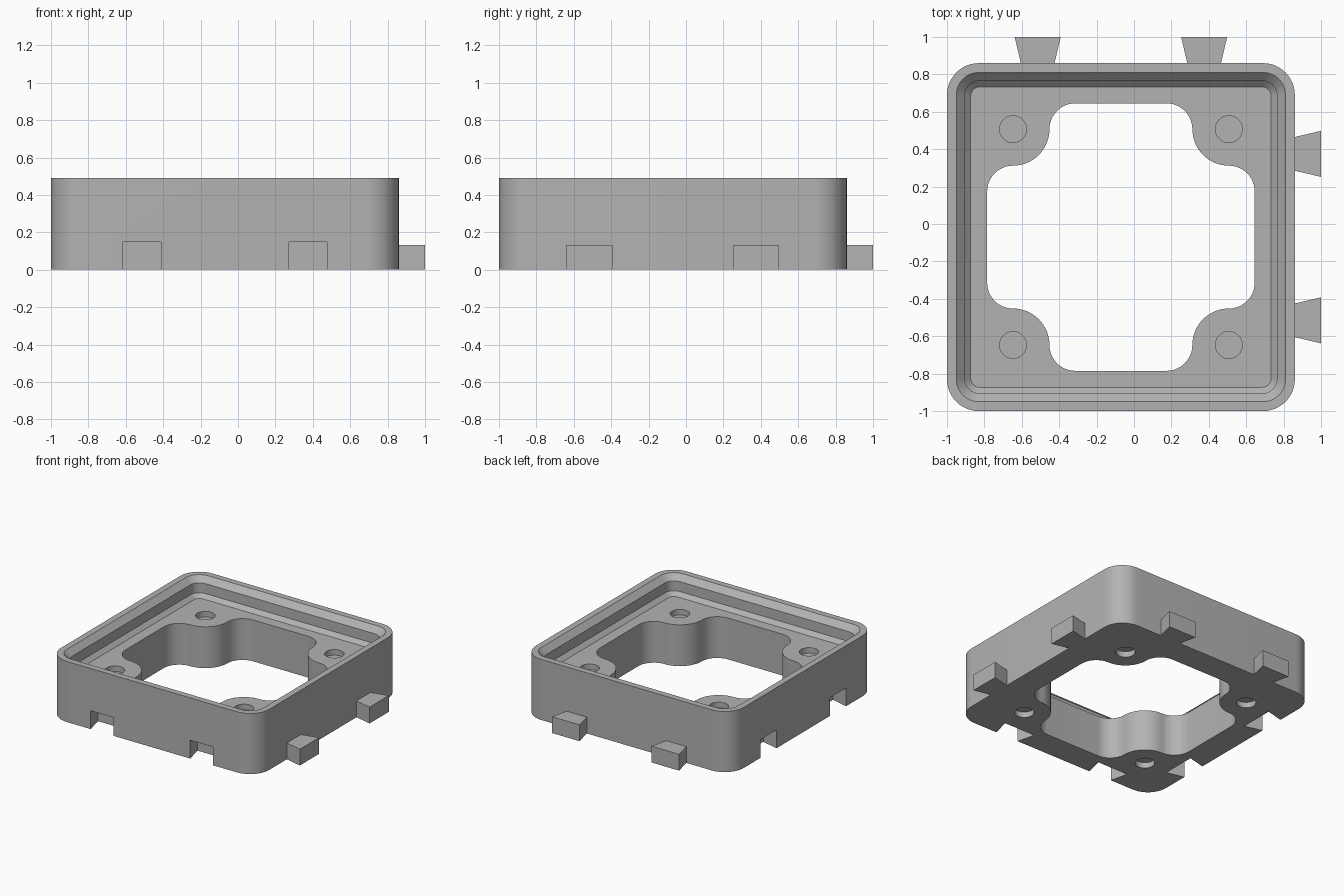
import bpy, bmesh
from math import pi, cos, sin
from mathutils import Vector, Matrix

cube = bpy.data.objects.get("Cube")
if cube:
    bpy.data.objects.remove(cube)

OFF = -0.07      # centre of the square frame in x and y
HALF = 0.93      # half width of the frame
TOP = 0.49
FLOOR = 0.334
TAB = 0.445      # tab and slot distance from the frame centre
HOLE = 0.577     # magnet hole distance from the frame centre

grey = bpy.data.materials.new("plain grey")
grey.use_nodes = True
grey.diffuse_color = (0.45, 0.45, 0.45, 1)
grey.node_tree.nodes["Principled BSDF"].inputs["Base Color"].default_value = grey.diffuse_color


def arc(cx, cy, r, start, end, n=12):
    return [(cx + r * cos(start + (end - start) * i / n),
             cy + r * sin(start + (end - start) * i / n)) for i in range(n + 1)]


def turned(points):
    """Repeat one quarter of an outline around the centre."""
    out = []
    for q in range(4):
        c, s = round(cos(q * pi / 2)), round(sin(q * pi / 2))
        out += [(x * c - y * s, x * s + y * c) for x, y in points]
    return out


def rounded_square(half, r):
    return turned(arc(half - r, half - r, r, 0, pi / 2))


def loft(name, rings):
    """Skin a closed solid through (outline, height) rings."""
    bm = bmesh.new()
    loops = [[bm.verts.new((x + OFF, y + OFF, z)) for x, y in pts] for pts, z in rings]
    for a, b in zip(loops, loops[1:]):
        for i in range(len(a)):
            j = (i + 1) % len(a)
            bm.faces.new((a[i], a[j], b[j], b[i]))
    bm.faces.new(loops[0][::-1])
    bm.faces.new(loops[-1])
    bmesh.ops.recalc_face_normals(bm, faces=bm.faces)
    me = bpy.data.meshes.new(name)
    bm.to_mesh(me)
    bm.free()
    ob = bpy.data.objects.new(name, me)
    bpy.context.collection.objects.link(ob)
    me.materials.append(grey)
    return ob


def prism(name, pts, z0, z1):
    return loft(name, [(pts, z0), (pts, z1)])


def dovetail(name, along, side, base, tip, w0, w1, z0, z1):
    """Dovetail block reaching outwards in +y, or in +x when side is set."""
    pts = [(along - w0, base), (along + w0, base), (along + w1, tip), (along - w1, tip)]
    if side:
        pts = [(y, x) for x, y in pts]
    return prism(name, pts, z0, z1)


# Frame with stepped stacking lip
frame = loft("frame", [
    (rounded_square(HALF, 0.17), 0),
    (rounded_square(HALF, 0.17), TOP),
    (rounded_square(0.88, 0.12), TOP),
    (rounded_square(0.835, 0.078), 0.445),
    (rounded_square(0.835, 0.078), 0.365),
    (rounded_square(0.803, 0.048), FLOOR)])

# Central opening that curves around the corner bosses
inner, boss, edge = 0.138, 0.195, 0.715
neck = HOLE - boss - inner
quarter = (arc(neck + inner - inner + inner + boss, neck, inner, 0, pi / 2)
           + arc(HOLE, HOLE, boss, -pi / 2, -pi, 16)[1:]
           + arc(neck, HOLE, inner, 0, pi / 2)[1:])
cutters = [prism("opening_cutter", turned(quarter), -0.1, 0.6)]

# Shallow magnet holes on both faces
for sx in (-1, 1):
    for sy in (-1, 1):
        circle = arc(sx * HOLE, sy * HOLE, 0.072, 0, 2 * pi, 32)[:-1]
        cutters.append(prism("upper_hole_cutter", circle, FLOOR - 0.045, FLOOR + 0.05))
        cutters.append(prism("lower_hole_cutter", circle, -0.05, 0.045))

# Dovetail slots in the front and right-hand walls
slope = 0.25
for side in (False, True):
    for along in (-TAB, TAB):
        cutters.append(dovetail("slot_cutter", along, side, -HALF - 0.02, -HALF + 0.143,
                                0.102 - 0.02 * slope, 0.102 + 0.143 * slope, -0.05, 0.148))

for c in cutters:
    mod = frame.modifiers.new("cut", "BOOLEAN")
    mod.operation = "DIFFERENCE"
    mod.solver = "EXACT"
    mod.object = c
bpy.context.view_layer.update()
graph = bpy.context.evaluated_depsgraph_get()
mesh = bpy.data.meshes.new_from_object(frame.evaluated_get(graph))
frame.modifiers.clear()
frame.data = mesh
for c in cutters:
    bpy.data.objects.remove(c)

# Dovetail tabs on the back and left-hand walls
for side, wall in ((False, "back"), (True, "left")):
    for along in (-TAB, TAB):
        dovetail(wall + "_tab", along, side, HALF - 0.005, 1.07, 0.089, 0.123, 0, 0.132)

# Smooth curved walls, sharp edges
bpy.ops.object.select_all(action="DESELECT")
frame.select_set(True)
bpy.context.view_layer.objects.active = frame
bpy.ops.object.shade_smooth_by_angle(angle=pi / 6)
